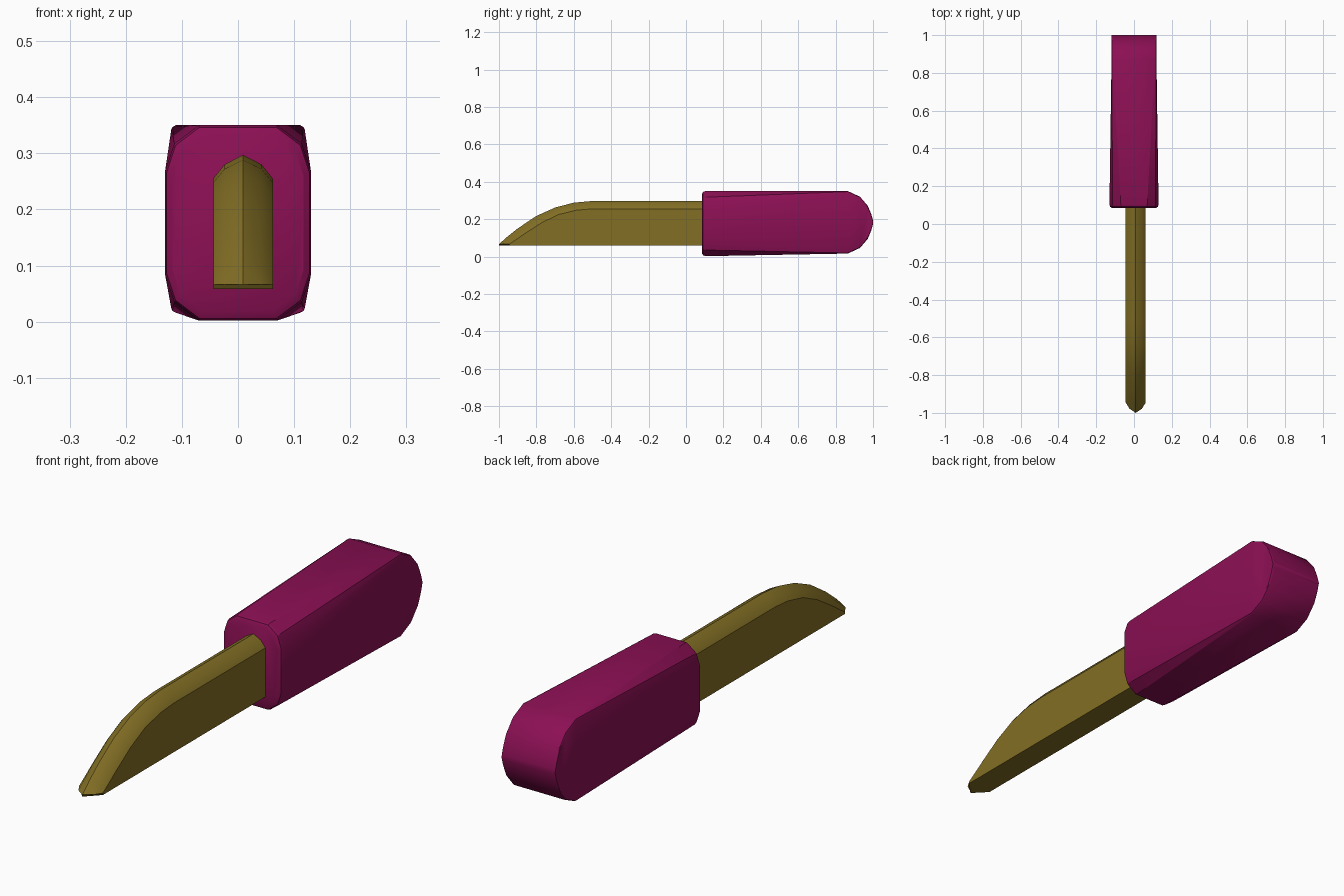
import bpy, bmesh, math

cube = bpy.data.objects.get("Cube")
if cube:
    bpy.data.objects.remove(cube, do_unlink=True)


def material(name, rgb):
    m = bpy.data.materials.new(name)
    m.use_nodes = True
    m.diffuse_color = (*rgb, 1)
    bsdf = m.node_tree.nodes["Principled BSDF"]
    bsdf.inputs["Base Color"].default_value = (*rgb, 1)
    bsdf.inputs["Roughness"].default_value = 0.6
    return m


def loft(name, rings, mat, angle):
    """Skin a list of equal closed rings and cap both ends."""
    bm = bmesh.new()
    rows = [[bm.verts.new(p) for p in ring] for ring in rings]
    n = len(rows[0])
    for a, b in zip(rows, rows[1:]):
        for i in range(n):
            j = (i + 1) % n
            bm.faces.new((a[i], a[j], b[j], b[i]))
    bm.faces.new(rows[0][::-1])
    bm.faces.new(rows[-1])
    bmesh.ops.recalc_face_normals(bm, faces=bm.faces)
    mesh = bpy.data.meshes.new(name)
    bm.to_mesh(mesh)
    bm.free()
    mesh.materials.append(mat)
    obj = bpy.data.objects.new(name, mesh)
    bpy.context.collection.objects.link(obj)
    bpy.ops.object.select_all(action='DESELECT')
    obj.select_set(True)
    bpy.context.view_layer.objects.active = obj
    bpy.ops.object.shade_smooth_by_angle(angle=math.radians(angle))
    return obj


def rounded_section(y, half_w, z_mid, half_h, cut_x, cut_z):
    """Rectangle in xz with each corner cut by three points."""
    corner = [(half_w, half_h - cut_z),
              (half_w - cut_x * 0.27, half_h - cut_z * 0.4),
              (half_w - cut_x, half_h)]
    ring = []
    for sx, sz in ((1, 1), (-1, 1), (-1, -1), (1, -1)):
        pts = corner if sx * sz > 0 else corner[::-1]
        ring += [(sx * x, y, z_mid + sz * z) for x, z in pts]
    return ring


berry = material("berry handle", (0.262, 0.005, 0.09))
ochre = material("ochre blade", (0.225, 0.158, 0.018))

# Handle: rounded at the blade, nearly square at the back, curved butt end
handle = [rounded_section(0.085, 0.117, 0.176, 0.158, 0.055, 0.075),
          rounded_section(0.092, 0.127, 0.176, 0.17, 0.058, 0.08),
          rounded_section(0.105, 0.13, 0.176, 0.174, 0.06, 0.082)]
for y, half_h in ((0.865, 0.167), (0.93, 0.137), (0.972, 0.088), (0.99, 0.045), (1.0, 0.01)):
    handle.append(rounded_section(y, 0.119, 0.183, half_h, 0.008, 0.008))
loft("handle", handle, berry, 28)

# Blade: ridge profile and shoulder profile as (y, z) pairs
ridge = [(0.1, 0.297), (-0.5, 0.297), (-0.6, 0.288), (-0.7, 0.262),
         (-0.8, 0.217), (-0.9, 0.15), (-0.96, 0.102), (-1.0, 0.066)]
shoulder = [(0.1, 0.255), (-0.5, 0.255), (-0.585, 0.248), (-0.68, 0.225),
            (-0.77, 0.182), (-0.86, 0.124), (-0.915, 0.086), (-0.945, 0.066)]
X, W, BASE = 0.009, 0.053, 0.058
blade = []
for (ry, rz), (sy, sz) in zip(ridge, shoulder):
    my, mz = ry * 0.6 + sy * 0.4, rz * 0.6 + sz * 0.4
    blade.append([(X - W, sy, BASE), (X - W, sy, sz), (X - W * 0.62, my, mz), (X, ry, rz),
                  (X + W * 0.62, my, mz), (X + W, sy, sz), (X + W, sy, BASE), (X, ry, BASE)])
loft("blade", blade, ochre, 32)
